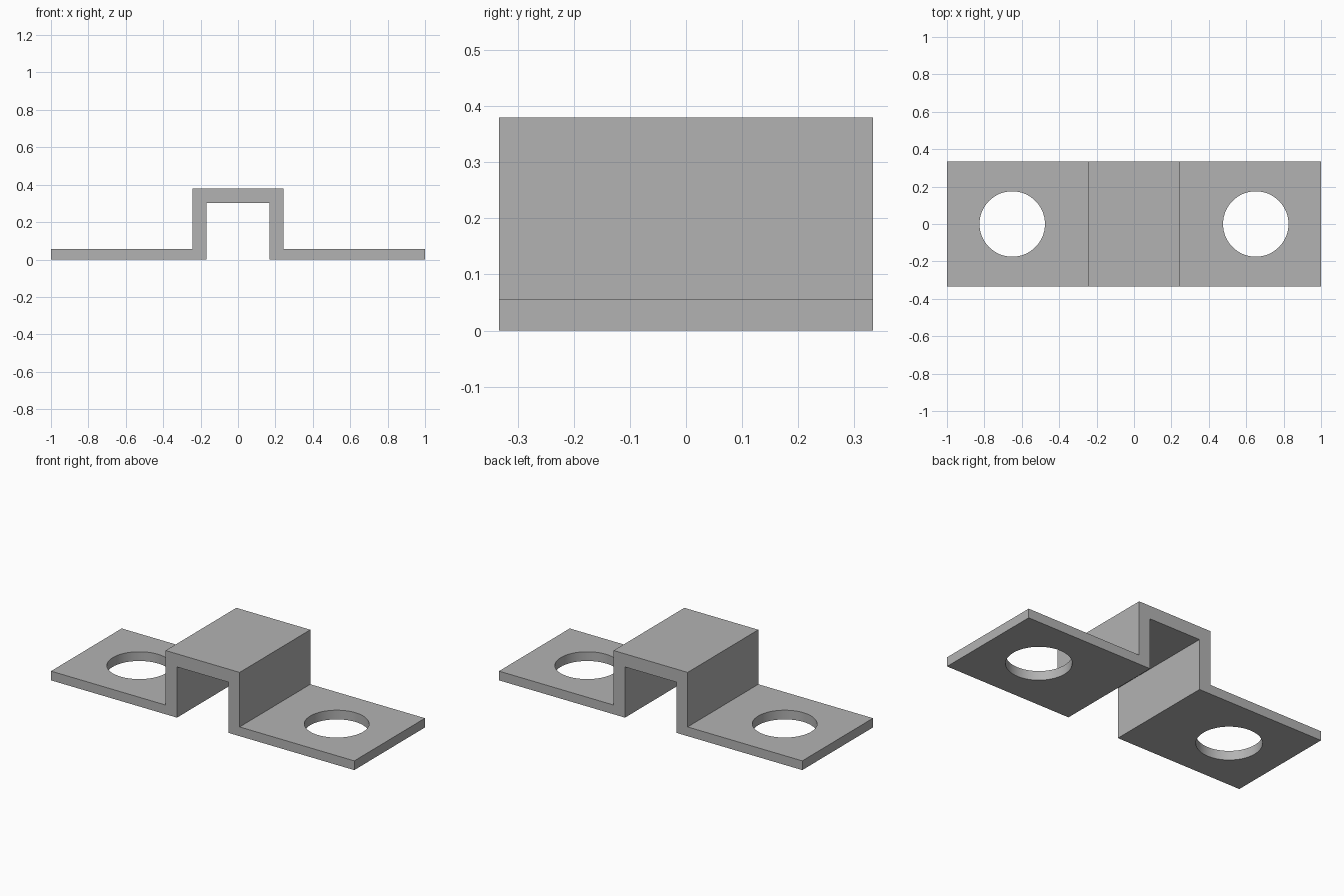
import bpy
import bmesh

cube = bpy.data.objects.get("Cube")
if cube:
    bpy.data.objects.remove(cube, do_unlink=True)

HALF_LENGTH, HALF_WIDTH = 1.0, 0.333
OUTER, INNER = 0.244, 0.169        # raised channel half widths
TOP, UNDERSIDE, FLANGE = 0.38, 0.302, 0.055
HOLE_X, HOLE_RADIUS = 0.651, 0.175

# Plain grey metal
metal = bpy.data.materials.new("grey metal")
metal.use_nodes = True
grey = (0.45, 0.45, 0.45, 1.0)
metal.diffuse_color = grey
metal.node_tree.nodes["Principled BSDF"].inputs["Base Color"].default_value = grey


def add_object(name, bm):
    bmesh.ops.recalc_face_normals(bm, faces=bm.faces)
    mesh = bpy.data.meshes.new(name)
    bm.to_mesh(mesh)
    bm.free()
    mesh.materials.append(metal)
    obj = bpy.data.objects.new(name, mesh)
    bpy.context.collection.objects.link(obj)
    return obj


# Saddle strap: mirrored half profile, extruded front to back
half = [(INNER, UNDERSIDE), (INNER, 0), (HALF_LENGTH, 0),
        (HALF_LENGTH, FLANGE), (OUTER, FLANGE), (OUTER, TOP)]
profile = half + [(-x, z) for x, z in reversed(half)]
bm = bmesh.new()
end = bm.faces.new([bm.verts.new((x, -HALF_WIDTH, z)) for x, z in profile])
grown = bmesh.ops.extrude_face_region(bm, geom=[end])["geom"]
bmesh.ops.translate(bm, vec=(0, 2 * HALF_WIDTH, 0),
                    verts=[v for v in grown if isinstance(v, bmesh.types.BMVert)])
strap = add_object("saddle_bracket", bm)

# Round bolt hole through each flange
for side, sign in (("left", 1), ("right", -1)):
    bm = bmesh.new()
    bmesh.ops.create_cone(bm, cap_ends=True, segments=64, radius1=HOLE_RADIUS,
                          radius2=HOLE_RADIUS, depth=0.4)
    bmesh.ops.translate(bm, vec=(sign * HOLE_X, 0, 0), verts=bm.verts)
    cutter = add_object(side + "_hole_cutter", bm)
    cutter.hide_render = True
    hole = strap.modifiers.new(side + " bolt hole", "BOOLEAN")
    hole.operation = "DIFFERENCE"
    hole.solver = "EXACT"
    hole.object = cutter
    bpy.context.view_layer.objects.active = strap
    bpy.ops.object.modifier_apply(modifier=hole.name)
    bpy.data.objects.remove(cutter, do_unlink=True)

# Smooth hole walls, crisp bends
bpy.ops.object.select_all(action="DESELECT")
strap.select_set(True)
bpy.context.view_layer.objects.active = strap
bpy.ops.object.shade_smooth_by_angle()
